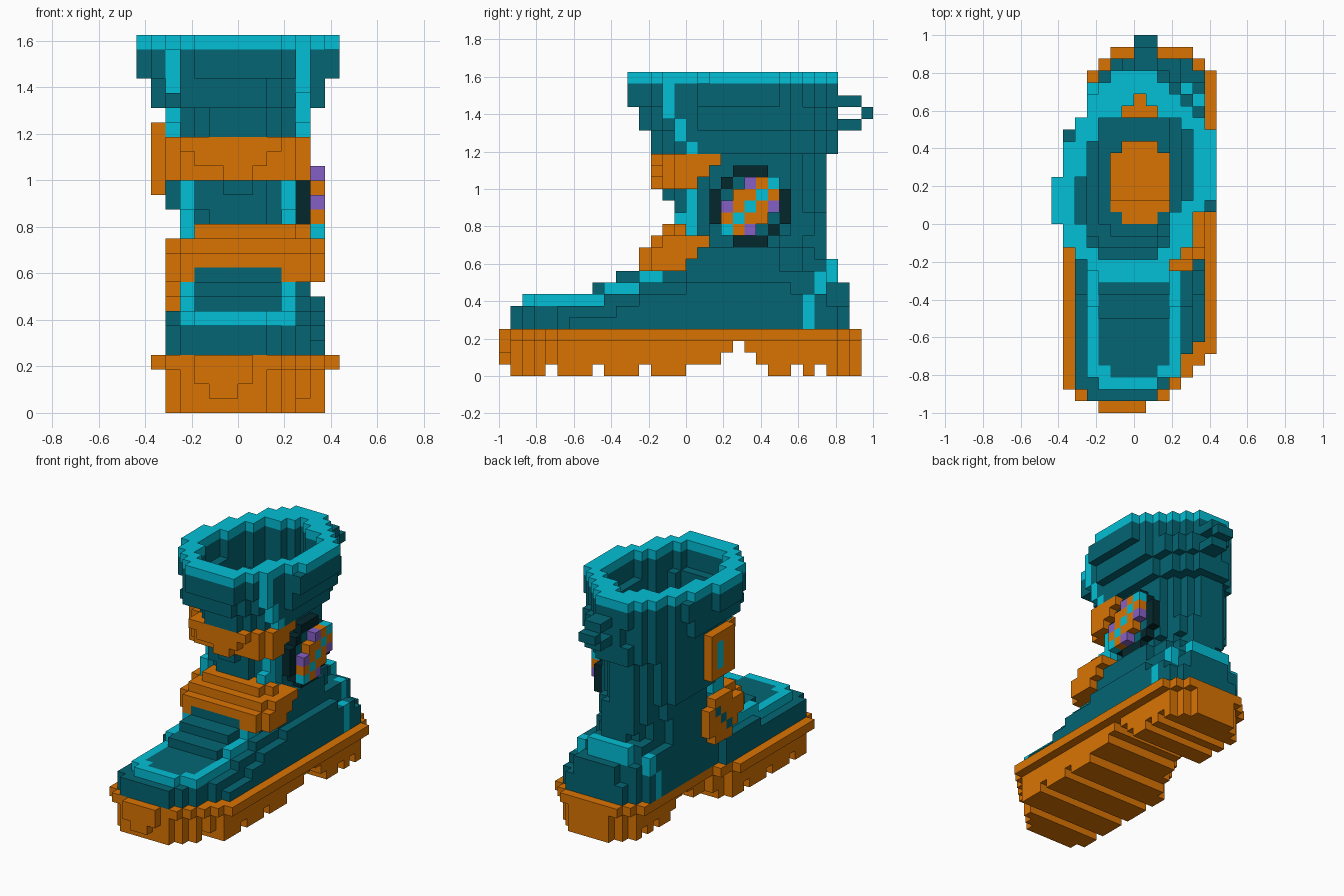
import bpy, bmesh
from mathutils import Vector

U = 0.0625  # size of one block
COLOURS = {
    "teal": (0.001, 0.13, 0.172), "cyan": (0.001, 0.52, 0.67),
    "orange": (0.7, 0.175, 0.001), "purple": (0.235, 0.118, 0.56),
    "ink": (0.001, 0.021, 0.027),
}
NAMES = list(COLOURS)
grid = {}  # block -> (part, colour)


def put(part, colour, xs, ys, zs):
    for x in xs:
        for y in ys:
            for z in zs:
                grid[x, y, z] = (part, colour)


def clear(xs, ys, zs):
    for x in xs:
        for y in ys:
            for z in zs:
                grid.pop((x, y, z), None)


def row(table, y):
    """Left and right limit of an outline at row y."""
    return [r for r in table if r[0] <= y][-1][1:]


def step(table, v):
    return [h for start, h in table if start <= v][-1]


def oval(x0, x1, y0, y1, shear=0.0, front=2.4, back=1.9):
    """Blocks inside an oval that fills the limits, blunter at the front."""
    cx, cy, a, b = (x0 + x1) / 2, (y0 + y1) / 2, (x1 - x0) / 2, (y1 - y0) / 2
    for x in range(x0, x1):
        for y in range(y0, y1):
            u = (x + 0.5 - cx) / a
            v = (y + 0.5 - cy - shear * (x + 0.5)) / b
            power = front if v < 0 else back
            if abs(u) ** power + abs(v) ** power <= 1.03:
                yield x, y


# Sole with inset lower layers
SOLE = [(-16, -3, 1), (-15, -5, 3), (-14, -6, 4), (-13, -6, 5), (-12, -6, 6),
        (-11, -6, 7), (-1, -5, 7), (1, -4, 7), (13, -3, 6), (14, -2, 5)]
for y in range(-16, 15):
    l, r = row(SOLE, y)
    put("sole", "orange", range(l, r), [y], [3])
    put("sole", "orange", range(l + 1, r - 1), [y], range(3))
put("sole", "orange", range(-3, 1), [-16], [2])

# Tread grooves and arch
ALL = range(-7, 7)
clear(ALL, [-16, -12, -8, -4, 0, 1, 2, 3, 4, 5, 6, 9, 11], [0])
clear(ALL, [3, 4, 5], [1])
clear(ALL, [4], [2])

# Foot: stepped ridge, falling off to the sides
FOOT = [(-15, -4, 2), (-14, -5, 3), (-13, -5, 4), (-11, -5, 5), (-10, -5, 6),
        (0, -4, 6), (12, -3, 6), (13, -2, 5)]
RIDGE = [(-15, 6), (-14, 7), (-8, 8), (-6, 9), (-4, 10)]
RIM = [(-15, 6), (-14, 7), (-7, 8), (-4, 9)]
SIDE = [(-15, 6), (-7, 7), (-4, 8), (2, 9)]
LEFT = [(-15, 6), (-6, 7)]
EDGE = [(-15, 5), (-6, 6), (-4, 7), (0, 8), (9, 7)]
PROFILE = {-5: LEFT, -4: RIM, 3: RIM, 4: SIDE, 5: EDGE}
for y in range(-15, 14):
    l, r = row(FOOT, y)
    for x in range(l, r):
        h = step(PROFILE.get(x, RIDGE), y)
        if y == -14 and not -4 < x < 2:
            h = 6
        # Rounded heel cap
        if y == 12:
            h = 10 if -3 < x < 3 else 8 if x < 4 else 6
        elif y == 13:
            h = 8 if -2 < x < 4 else 6
        put("foot", "teal", [x], [y], range(4, h))
    # Light toe rim
    if -13 <= y < 0:
        for x in (-4, 3):
            if (x, y, 6) in grid:
                put("foot", "cyan", [x], [y], range(6, step(RIM, y)))
put("foot", "cyan", range(-3, 2), [-14], [6])
put("foot", "cyan", [-3, 2], [-13], [6])

# Shaft and cuff: first layer, left, right, front, back
SHAFT = [(8, -4, 5, -3, 12), (11, -4, 4, -2, 12), (12, -4, 4, -1, 12),
         (14, -5, 4, -1, 12), (19, -5, 5, -3, 13), (21, -6, 6, -4, 13)]
# Flared mouth: row, left, right
MOUTH = [(-5, -3, 3), (-4, -4, 3), (-3, -5, 4), (-2, -6, 5), (0, -7, 5),
         (1, -7, 6), (2, -7, 7), (4, -6, 7), (7, -5, 7), (8, -5, 6),
         (9, -4, 5), (10, -4, 4), (11, -3, 3), (12, -2, 2)]
for z in range(8, 26):
    if z >= 23:
        layer = {(x, y) for y in range(-5, 13) for x in range(*row(MOUTH, y))}
    else:
        layer = set(oval(*row(SHAFT, z), shear=0.25 if z >= 21 else 0))
    for x, y in layer:
        put("cuff" if z >= 19 else "shaft", "cyan" if z == 25 else "teal",
            [x], [y], [z])
    # Hollow the cuff, leaving a wall two blocks thick
    if z >= 19:
        for x, y in layer:
            if y < 9 and {(x - 2, y), (x + 2, y), (x, y - 2), (x, y + 2)} <= layer:
                clear([x], [y], [z])
put("cuff", "teal", [6], [1], (23, 24))
put("cuff", "teal", [-6], [7], (23, 24))
put("shaft", "teal", (-1, 0), [-2], [15])

# Light front stripes, leaning forward with the cuff
for y, zs in ((0, [19]), (-1, (20, 21)), (-2, (22, 23, 24))):
    put("cuff", "cyan", (-5, 4), [y], zs)
    clear((-5, 4), [y - 1], zs)
put("shaft", "cyan", (-4, 3), [0], range(12, 16))
put("shaft", "cyan", (-4, 3), [-1], (12, 13))

# Heel trim
for y, zs in ((10, (4, 5, 6)), (11, (7, 8)), (12, (8, 9))):
    for (x, yy, z), (part, c) in list(grid.items()):
        outer = (x - 1, yy, z) not in grid or (x + 1, yy, z) not in grid or y == 12
        if yy == y and z in zs and outer and part in ("foot", "shaft"):
            grid[x, yy, z] = (part, "cyan")

# Hollow inside down to the insole
for x, y in oval(-2, 3, 0, 7, back=2.4):
    clear([x], [y], range(4, 26))
clear(range(-1, 2), [9], range(4, 26))
clear([0], [10], range(4, 26))


def strap(part, zs_ends, rows):
    """Band round the front; only fills empty blocks outside the boot."""
    for z, front, end in zs_ends:
        for y in range(front, end):
            l, r = row(rows, y - front)
            for x in range(l, r):
                inner = -4 < x < 3 and y > front + 3
                if (x, y, z) not in grid and not inner:
                    grid[x, y, z] = (part, "orange")


# Straps
strap("lower_strap", [(9, -4, 0), (10, -4, 1), (11, -3, 2)],
      [(0, -4, 5), (1, -5, 6)])
strap("lower_strap", [(12, -2, 0)], [(0, -3, 4), (1, -3, 5)])
strap("upper_strap", [(16, -2, 1), (17, -2, 2), (18, -2, 3)],
      [(0, -4, 4), (1, -5, 5)])
for z, l, r in ((16, -1, 1), (17, -3, 2), (18, -4, 3)):
    put("upper_strap", "orange", range(l, r), [-3], [z])

# Left buckles
put("upper_buckle", "orange", [-6], range(0, 4), range(15, 20))
put("upper_buckle", "cyan", [-6], [2], range(16, 19))
put("upper_buckle_base", "orange", [-5], range(0, 4), range(16, 19))
put("lower_buckle", "orange", [-5], range(-2, 3), range(7, 12))
for y in (-2, 2):
    clear([-5], [y], [7, 11])
for i in range(3):
    put("lower_buckle", "teal", [-5], [-1 + i], [8 + i])

# Right medallion: dark ring and coloured tiles
put("medallion_ring", "ink", [4], range(3, 8), range(12, 17))
put("medallion_ring", "ink", [4], range(4, 7), (11, 17))
put("medallion_ring", "ink", [4], (2, 8), range(13, 16))
put("medallion_ring", "teal", [4], range(4, 7), range(13, 16))
for y, z in ((4, 16), (6, 12), (3, 15), (7, 13)):
    put("medallion_ring", "teal", [4], [y], [z])
TILES = ["..poc", ".ooco", "pocop", "ocoo.", "cop.."]
KEY = {"p": "purple", "o": "orange", "c": "cyan"}
for j, line in enumerate(TILES):
    for i, ch in enumerate(line):
        if ch in KEY:
            put("medallion_tiles", KEY[ch], [5], [3 + i], [16 - j])

# Pull loop on the back
put("pull_loop", "teal", (0, 1), (13, 14), (21, 23))
put("pull_loop", "teal", (0, 1), [15], [22])

# Turn the blocks into one mesh per part
if "Cube" in bpy.data.objects:
    bpy.data.objects.remove(bpy.data.objects["Cube"], do_unlink=True)
materials = []
for name, rgb in COLOURS.items():
    m = bpy.data.materials.new(name)
    m.use_nodes = True
    m.diffuse_color = (*rgb, 1)
    bsdf = next(n for n in m.node_tree.nodes if n.type == "BSDF_PRINCIPLED")
    bsdf.inputs["Base Color"].default_value = (*rgb, 1)
    materials.append(m)

for part in sorted({p for p, c in grid.values()}):
    bm = bmesh.new()
    for cell, (owner, colour) in grid.items():
        if owner != part:
            continue
        for axis in range(3):
            for sign in (-1, 1):
                n = Vector([sign if i == axis else 0 for i in range(3)])
                if tuple(int(a + b) for a, b in zip(cell, n)) in grid:
                    continue
                a = Vector([1 if i == (axis + 1) % 3 else 0 for i in range(3)])
                b = n.cross(a)
                mid = Vector(cell) + Vector((0.5, 0.5, 0.5)) + n / 2
                corners = [(-a - b), (a - b), (a + b), (b - a)]
                face = bm.faces.new([bm.verts.new((mid + c / 2) * U) for c in corners])
                face.material_index = NAMES.index(colour)
    bmesh.ops.remove_doubles(bm, verts=bm.verts, dist=U / 100)
    mesh = bpy.data.meshes.new(part)
    bm.to_mesh(mesh)
    bm.free()
    for m in materials:
        mesh.materials.append(m)
    bpy.context.collection.objects.link(bpy.data.objects.new(part, mesh))
